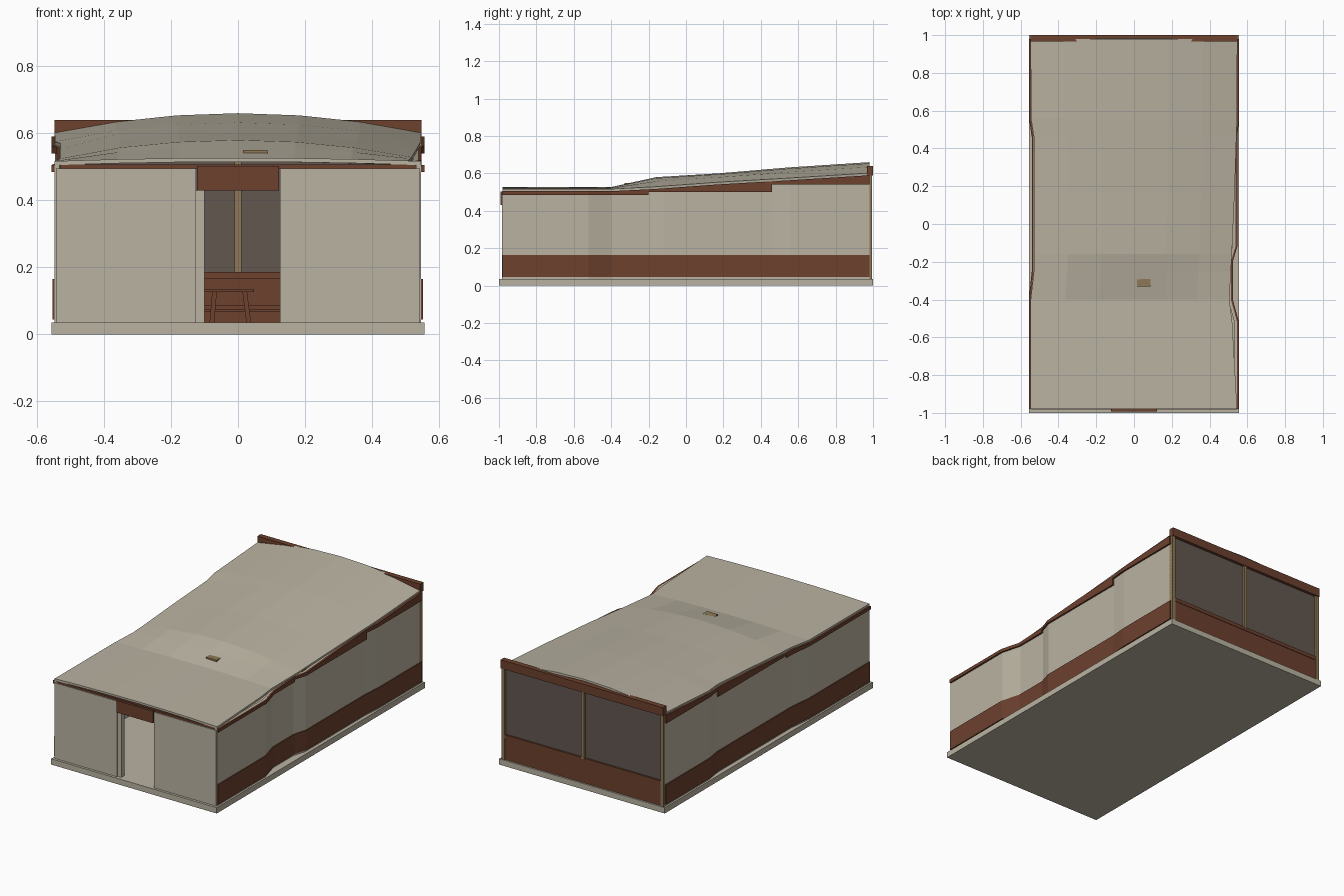
import bpy, bmesh
from mathutils import Vector

cube = bpy.data.objects.get("Cube")
if cube:
    bpy.data.objects.remove(cube, do_unlink=True)


def material(name, rgb):
    m = bpy.data.materials.new(name)
    m.use_nodes = True
    m.diffuse_color = (*rgb, 1)
    m.node_tree.nodes["Principled BSDF"].inputs["Base Color"].default_value = (*rgb, 1)
    return m


BEIGE = material("warm beige", (0.49, 0.45, 0.36))
BROWN = material("red brown", (0.15, 0.052, 0.027))
TAUPE = material("dark taupe", (0.125, 0.095, 0.08))
TAN = material("wood tan", (0.27, 0.19, 0.09))


def finish(name, bm, mat):
    bmesh.ops.recalc_face_normals(bm, faces=bm.faces)
    me = bpy.data.meshes.new(name)
    bm.to_mesh(me)
    bm.free()
    me.materials.append(mat)
    ob = bpy.data.objects.new(name, me)
    bpy.context.collection.objects.link(ob)
    return ob


def box(name, x, y, z, mat):
    """Box from (min, max) pairs."""
    bm = bmesh.new()
    bmesh.ops.create_cube(bm, size=1)
    for v in bm.verts:
        v.co = Vector([(a + b) / 2 + c * (b - a) for (a, b), c in zip((x, y, z), v.co)])
    return finish(name, bm, mat)


def at(profile, y):
    """Piecewise linear value of a profile at y."""
    for (a, va), (b, vb) in zip(profile, profile[1:]):
        if y <= b:
            t = max(0, (y - a) / (b - a))
            return va + (vb - va) * t
    return profile[-1][1]


# Plan curves of the side walls, and roof heights along the length
WALL = {1: [(-.98, .546), (-.52, .546), (-.4, .513), (-.2, .513), (-.12, .537),
            (.46, .537), (.56, .546), (.98, .546)],
        -1: [(-.98, .547), (-.4, .547), (-.25, .531), (.46, .531), (.56, .546), (.98, .546)]}
ROOF = {1: [(-.98, .546), (-.52, .52), (-.4, .505), (-.16, .518), (.17, .533),
            (.55, .545), (.98, .547)],
        -1: [(-.98, .548), (-.4, .547), (-.25, .53), (.46, .53), (.56, .546), (.98, .547)]}
CROWN = [(-.98, .527), (-.4, .527), (-.16, .58), (.17, .6), (.55, .632), (.98, .66)]
EAVE = [(-.98, .517), (-.4, .517), (-.16, .529), (.17, .553), (.55, .575), (.98, .602)]
THICK = 0.012


def under(y):
    return at(EAVE, y) - THICK


def strip(name, side, y0, y1, low, high, outer, inner, mat):
    """Panel that follows the side wall curve between two heights."""
    cuts = {p[0] for p in WALL[side] + EAVE if y0 < p[0] < y1}
    bm = bmesh.new()
    rings = []
    for y in sorted(cuts | {y0, y1}):
        x, top = at(WALL[side], y), high(y)
        rings.append([bm.verts.new((side * (x + d), y, z)) for d, z in
                      ((outer, low), (outer, top), (inner, top), (inner, low))])
    for a, b in zip(rings, rings[1:]):
        for i in range(4):
            j = (i + 1) % 4
            bm.faces.new((a[i], a[j], b[j], b[i]))
    bm.faces.new(rings[0])
    bm.faces.new(rings[-1])
    return finish(name, bm, mat)


# Floor slab
box("floor_slab", (-.557, .557), (-1, 1), (0, .035), BEIGE)

# Curved side walls with a base band and stepped eave trim
for side, label in ((1, "left"), (-1, "right")):
    strip(label + "_wall", side, -.98, .98, .035, under, 0, -.015, BEIGE)
    strip(label + "_base_band", side, -.98, .98, .045, lambda y: .165, .006, -.001, BROWN)
    for n, (y0, y1, low) in enumerate(((-.98, -.2, .485), (-.2, .46, .5), (.46, .98, .54))):
        strip(f"{label}_eave_trim_{n}", side, y0, y1, low, under, .01, -.002, BROWN)

# Arched, rising roof
bm = bmesh.new()
rows = []
for y in sorted({p[0] for p in ROOF[1] + ROOF[-1] + CROWN}):
    row = []
    for i in range(-3, 4):
        u = i / 3
        x = u * at(ROOF[1 if u > 0 else -1], y)
        z = at(EAVE, y) + (at(CROWN, y) - at(EAVE, y)) * (1 - u * u)
        row.append(bm.verts.new((x, y, z)))
    rows.append(row)
for a, b in zip(rows, rows[1:]):
    for i in range(6):
        bm.faces.new((a[i], a[i + 1], b[i + 1], b[i]))
roof = finish("roof", bm, BEIGE)
for f in roof.data.polygons:
    if f.normal.z < 0:
        roof.data.flip_normals()
        break
solid = roof.modifiers.new("thickness", "SOLIDIFY")
solid.thickness = THICK
solid.offset = -1

# Roof vent
box("roof_vent", (.015, .088), (-.33, -.29), (.53, .55), TAN)

# Front wall with doorway
for side, label in ((1, "left"), (-1, "right")):
    xs = sorted((side * .125, side * .543))
    box(label + "_front_wall", xs, (-.985, -.965), (.035, .495), BEIGE)
box("front_header", (-.53, .53), (-.98, -.965), (.493, .507), BROWN)
box("door_lintel", (-.123, .123), (-.993, -.96), (.43, .503), BROWN)
box("door_jamb", (-.125, -.1), (-.978, -.95), (.035, .43), BEIGE)

# Back wall: sill, glazing, posts and fascia
box("back_sill", (-.545, .545), (.968, .99), (.035, .165), BROWN)
box("back_sill_cap", (-.535, .535), (.96, .993), (.165, .187), BROWN)
box("back_window", (-.535, .535), (.975, .982), (.187, .595), TAUPE)
for x, label in ((-.535, "right"), (0, "middle"), (.535, "left")):
    box(label + "_back_post", (x - .011, x + .011), (.965, .995), (.18 if x == 0 else .035, .595), TAN)
box("back_fascia", (-.547, .547), (.967, 1), (.588, .64), BROWN)

# Table inside
box("table_top", (-.1, .047), (.25, .6), (.127, .136), BROWN)
for x in (-.07, .02):
    for y in (.3, .55):
        leg = box("table_leg", (x - .007, x + .007), (y - .01, y + .01), (.035, .128), BROWN)
        for v in leg.data.vertices:
            if v.co.z < .05:
                v.co.x += .012 if x > 0 else -.008

# Long bench along the back
box("bench_seat", (-.45, .45), (.86, .96), (.075, .087), BROWN)
box("bench_front", (-.45, .45), (.88, .96), (.035, .07), BROWN)
